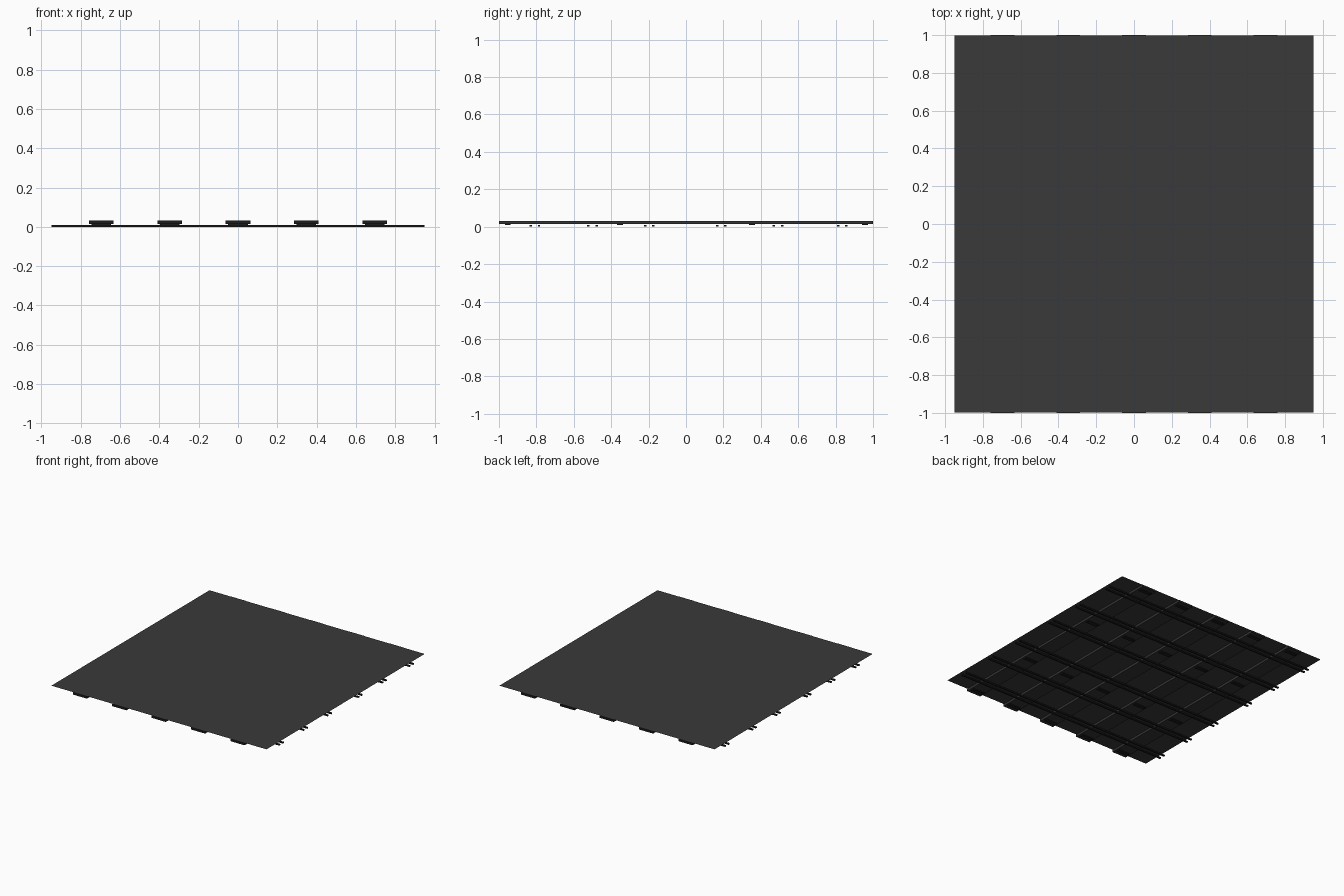
import bpy

cube = bpy.data.objects.get("Cube")
if cube:
    bpy.data.objects.remove(cube, do_unlink=True)


def material(name, value):
    m = bpy.data.materials.new(name)
    m.use_nodes = True
    colour = (value, value, value, 1)
    m.diffuse_color = colour
    m.node_tree.nodes["Principled BSDF"].inputs["Base Color"].default_value = colour
    return m


panel_grey = material("panel grey", 0.042)
beam_grey = material("beam grey", 0.035)
rail_black = material("rail black", 0.012)


def finish(name, mat):
    obj = bpy.context.object
    obj.name = name
    obj.data.materials.append(mat)
    bpy.ops.object.transform_apply(location=False, rotation=False, scale=True)
    return obj


def box(name, centre, size, mat):
    bpy.ops.mesh.primitive_cube_add(size=1, location=centre)
    bpy.context.object.scale = size
    return finish(name, mat)


TOP = 0.032
HALF_X = 0.95

# Thin sheet on top
bpy.ops.mesh.primitive_plane_add(size=2, location=(0, 0, TOP))
bpy.context.object.scale = (HALF_X, 0.997, 1)
finish("panel_sheet", panel_grey)

# Five lengthwise beams, with dark end caps and clips underneath
for i in range(5):
    x = (i - 2) * 0.348
    box(f"beam_{i + 1}", (x, 0, 0.0228), (0.125, 1.992, 0.0176), beam_grey)
    for end in (-1, 1):
        box(f"beam_end_{i + 1}", (x, end * 0.998, 0.0228), (0.125, 0.004, 0.0176), rail_black)
    for y in (-0.953, -0.353, 0.353, 0.957):
        box(f"beam_clip_{i + 1}", (x, y, 0.0115), (0.1, 0.032, 0.007), rail_black)

# Six pairs of slim cross rails at the bottom
for i, y in enumerate((-0.808, -0.5, -0.197, 0.188, 0.492, 0.835)):
    for side in (-1, 1):
        box(f"cross_rail_{i + 1}", (0, y + side * 0.022, 0.005),
            (2 * HALF_X, 0.013, 0.01), rail_black)
